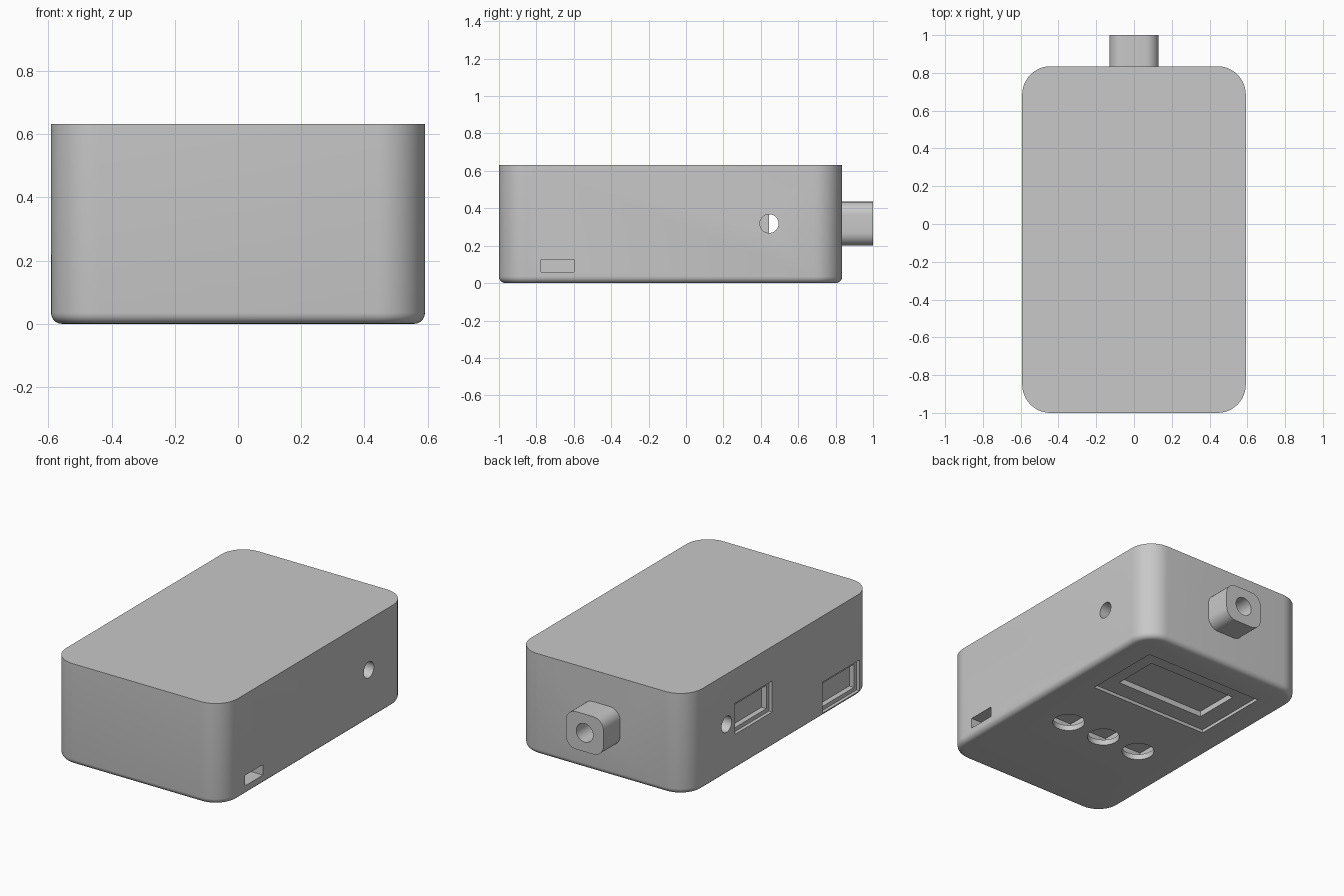
import bpy
import bmesh
import math
from mathutils import Matrix, Vector

default_cube = bpy.data.objects.get("Cube")
if default_cube:
    bpy.data.objects.remove(default_cube, do_unlink=True)

grey = bpy.data.materials.new("plain grey")
grey.use_nodes = True
COLOUR = (0.58, 0.58, 0.58, 1)
grey.diffuse_color = COLOUR
grey.node_tree.nodes["Principled BSDF"].inputs["Base Color"].default_value = COLOUR


def finish(name, bm):
    mesh = bpy.data.meshes.new(name)
    bmesh.ops.recalc_face_normals(bm, faces=bm.faces)
    bm.to_mesh(mesh)
    bm.free()
    mesh.materials.append(grey)
    obj = bpy.data.objects.new(name, mesh)
    bpy.context.collection.objects.link(obj)
    return obj


def box_mesh(low, high):
    low, high = Vector(low), Vector(high)
    bm = bmesh.new()
    bmesh.ops.create_cube(bm, size=1)
    bmesh.ops.scale(bm, vec=high - low, verts=bm.verts)
    bmesh.ops.translate(bm, vec=(low + high) / 2, verts=bm.verts)
    return bm


def round_edges(bm, rule, radius, segments):
    edges = [e for e in bm.edges if rule(e.verts[0].co, e.verts[1].co)]
    bmesh.ops.bevel(bm, geom=edges, offset=radius, segments=segments,
                    profile=0.5, affect='EDGES')


def along(axis):
    return lambda a, b: abs((a - b).normalized()[axis]) > 0.99


def box_cutter(low, high):
    return finish("cutter", box_mesh(low, high))


def round_cutter(start, axis, radius, length):
    direction = Vector(axis)
    bm = bmesh.new()
    bmesh.ops.create_cone(bm, cap_ends=True, segments=40, radius1=radius,
                          radius2=radius, depth=length)
    turn = direction.to_track_quat('Z', 'Y').to_matrix().to_4x4()
    place = Matrix.Translation(Vector(start) + direction * length / 2)
    bmesh.ops.transform(bm, matrix=place @ turn, verts=bm.verts)
    return finish("cutter", bm)


def cut(obj, cutters):
    for cutter in cutters:
        cutter.hide_render = True
        mod = obj.modifiers.new("cut", 'BOOLEAN')
        mod.operation = 'DIFFERENCE'
        mod.solver = 'EXACT'
        mod.object = cutter
    graph = bpy.context.evaluated_depsgraph_get()
    mesh = bpy.data.meshes.new_from_object(obj.evaluated_get(graph))
    obj.modifiers.clear()
    obj.data = mesh
    mesh.materials.clear()
    mesh.materials.append(grey)
    for cutter in cutters:
        bpy.data.objects.remove(cutter, do_unlink=True)


SIDE, FRONT, BACK, TOP = 0.592, -1.0, 0.835, 0.632
MID = 0.318

# Case: wide upright corners and a small rounding around the base
bm = box_mesh((-SIDE, FRONT, 0), (SIDE, BACK, TOP))
round_edges(bm, along(2), 0.15, 12)
round_edges(bm, lambda a, b: max(a.z, b.z) < 0.001, 0.035, 5)
case = finish("case", bm)

cutters = []

# Screen opening: sloped rim, then a shallow pocket
bm = box_mesh((-0.365, 0.18, -0.02), (0.365, 0.585, 0.025))
for v in bm.verts:
    grow = 0.044 if v.co.z < 0 else -0.055
    v.co.x += math.copysign(grow, v.co.x)
    v.co.y += math.copysign(grow, v.co.y - 0.38)
cutters.append(finish("cutter", bm))
cutters.append(box_cutter((-0.31, 0.235, 0.01), (0.31, 0.53, 0.06)))

# Three button holes, each with a square pocket behind
for x in (-0.265, 0, 0.265):
    cutters.append(round_cutter((x, -0.28, -0.05), (0, 0, 1), 0.094, 0.09))
    cutters.append(box_cutter((x - 0.1, -0.38, 0.035), (x + 0.1, -0.18, 0.07)))

# Two stepped socket windows on one long side
for y, z in ((0.18, 0.32), (-0.685, 0.122)):
    for inset, depth in ((0, 0.022), (0.025, 0.055)):
        w, h = 0.184 - inset, 0.097 - inset
        cutters.append(box_cutter((-SIDE - 0.1, y - w, z - h),
                                  (-SIDE + depth, y + w, z + h)))

# Small slot on the other long side
cutters.append(box_cutter((SIDE - 0.08, -0.775, 0.06), (SIDE + 0.1, -0.60, 0.125)))

# Cross hole, narrowed to one half through the middle
for side in (-1, 1):
    cutters.append(round_cutter((side * (SIDE + 0.1), 0.445, MID), (-side, 0, 0),
                                0.05, 0.3))
cutters.append(box_cutter((-0.45, 0.445, MID - 0.052), (0.45, 0.497, MID + 0.052)))

# Bore behind the nozzle
cutters.append(round_cutter((0, 1.1, MID), (0, -1, 0), 0.058, 0.45))
cut(case, cutters)

# Nozzle on the back
bm = box_mesh((-0.13, BACK - 0.02, 0.2), (0.13, 1.0, 0.435))
round_edges(bm, along(1), 0.07, 8)
nozzle = finish("nozzle", bm)
cut(nozzle, [round_cutter((0, 1.1, MID), (0, -1, 0), 0.058, 0.45)])

# Smooth rounded surfaces, keep cut edges crisp
bpy.ops.object.select_all(action='DESELECT')
for obj in (case, nozzle):
    obj.select_set(True)
bpy.context.view_layer.objects.active = case
bpy.ops.object.shade_smooth_by_angle(angle=math.radians(30))
